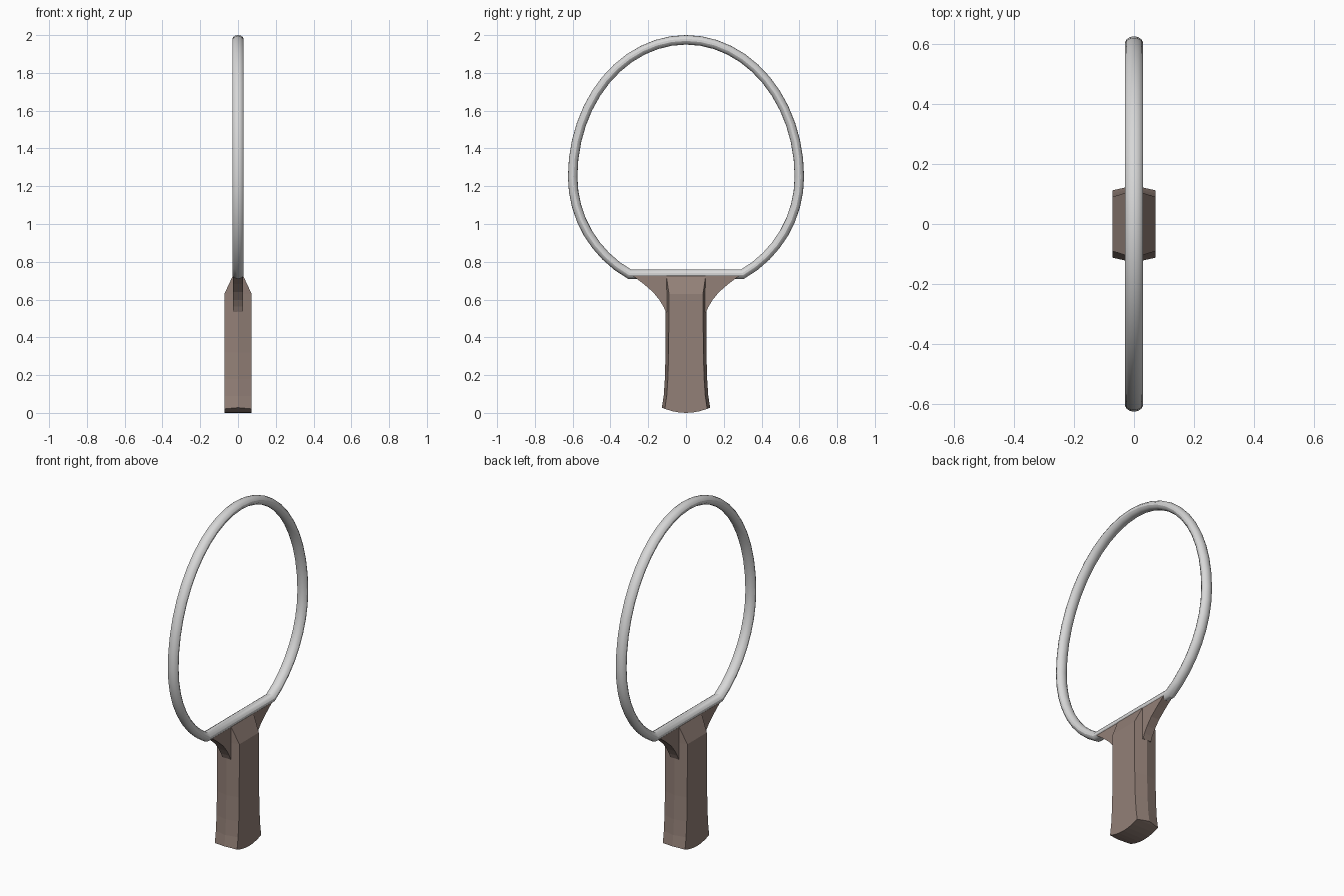
import bpy, math
from mathutils import Vector

if "Cube" in bpy.data.objects:
    bpy.data.objects.remove(bpy.data.objects["Cube"])


def material(name, rgb):
    m = bpy.data.materials.new(name)
    m.diffuse_color = (*rgb, 1)
    m.use_nodes = True
    m.node_tree.nodes["Principled BSDF"].inputs["Base Color"].default_value = m.diffuse_color
    return m


BROWN = material("brown_grip", (0.29, 0.215, 0.185))
GREY = material("light_grey_frame", (0.68, 0.68, 0.68))


def add_object(name, verts, faces, mat, smooth=False):
    me = bpy.data.meshes.new(name)
    me.from_pydata(verts, [], faces)
    me.materials.append(mat)
    ob = bpy.data.objects.new(name, me)
    bpy.context.collection.objects.link(ob)
    bpy.context.view_layer.objects.active = ob
    ob.select_set(True)
    # consistent outward normals
    bpy.ops.object.mode_set(mode='EDIT')
    bpy.ops.mesh.select_all(action='SELECT')
    bpy.ops.mesh.normals_make_consistent(inside=False)
    bpy.ops.object.mode_set(mode='OBJECT')
    if smooth:
        bpy.ops.object.shade_smooth_by_angle(angle=math.radians(30.5))
    ob.select_set(False)
    return ob


def grid_faces(rows, cols, wrap_rows=False):
    return [(r * cols + c, r * cols + (c + 1) % cols,
             (r + 1) % rows * cols + (c + 1) % cols, (r + 1) % rows * cols + c)
            for r in range(rows if wrap_rows else rows - 1) for c in range(cols)]


# Hoop: egg-shaped loop with a straight lower bar, mitred at the corners
SIDES, STEPS = 14, 40
lower = math.radians(-60)
path = []
for i in range(STEPS + 1):
    a = lower + (math.pi - 2 * lower) * i / STEPS
    path.append(Vector((0.6 * math.cos(a), 1.25 + (0.725 if a > 0 and a < math.pi else 0.595) * math.sin(a))))
verts = []
for i, p in enumerate(path):
    d1 = (p - path[i - 1]).normalized()
    d2 = (path[(i + 1) % len(path)] - p).normalized()
    n1, n2 = Vector((d1.y, -d1.x)), Vector((d2.y, -d2.x))
    mitre = (n1 + n2) / (1 + n1.dot(n2))
    for s in range(SIDES):
        t = 2 * math.pi * s / SIDES
        q = p + mitre * 0.025 * math.cos(t)
        verts.append((0.031 * math.sin(t), q.x, q.y))
add_object("hoop_frame", verts, grid_faces(len(path), SIDES, True), GREY, smooth=True)

# Handle: ridged six-sided grip, flared at the foot and chamfered at the top
# rows: height, half thickness, half width of the flat, half width at the ridge
rows = [(0.0, 0.072, 0.112, 0.128), (0.09, 0.072, 0.102, 0.118),
        (0.18, 0.072, 0.096, 0.112), (0.32, 0.072, 0.092, 0.108),
        (0.63, 0.072, 0.090, 0.108), (0.725, 0.028, 0.104, 0.110)]
verts = []
for z, hx, c, r in rows:
    flat = [c * k / 3 for k in range(-3, 4)]
    ring = [(hx, y) for y in flat] + [(0, r)] + [(-hx, y) for y in reversed(flat)] + [(0, -r)]
    for x, y in ring:
        # the underside is a shallow arc across the width
        verts.append((x, y, 0.028 * (y / 0.128) ** 2 if z == 0 else z))
N = 16
faces = grid_faces(len(rows), N)
faces.append(tuple(range((len(rows) - 1) * N, len(rows) * N)))
faces += [(k, k + 1, 13 - k, 14 - k) for k in range(6)]
faces += [(6, 7, 8), (14, 15, 0)]
add_object("handle", verts, faces, BROWN)

# Throat webs: thin curved gussets between handle and bar
profile = [(0.08, 0.725), (0.28, 0.725), (0.225, 0.683), (0.175, 0.64),
           (0.14, 0.597), (0.119, 0.562), (0.107, 0.535), (0.08, 0.535)]
n = len(profile)
for side, name in ((-1, "throat_web_left"), (1, "throat_web_right")):
    verts = [(x, side * y, z) for x in (-0.027, 0.027) for y, z in profile]
    faces = grid_faces(2, n) + [tuple(range(n)), tuple(range(n, 2 * n))]
    add_object(name, verts, faces, BROWN)
